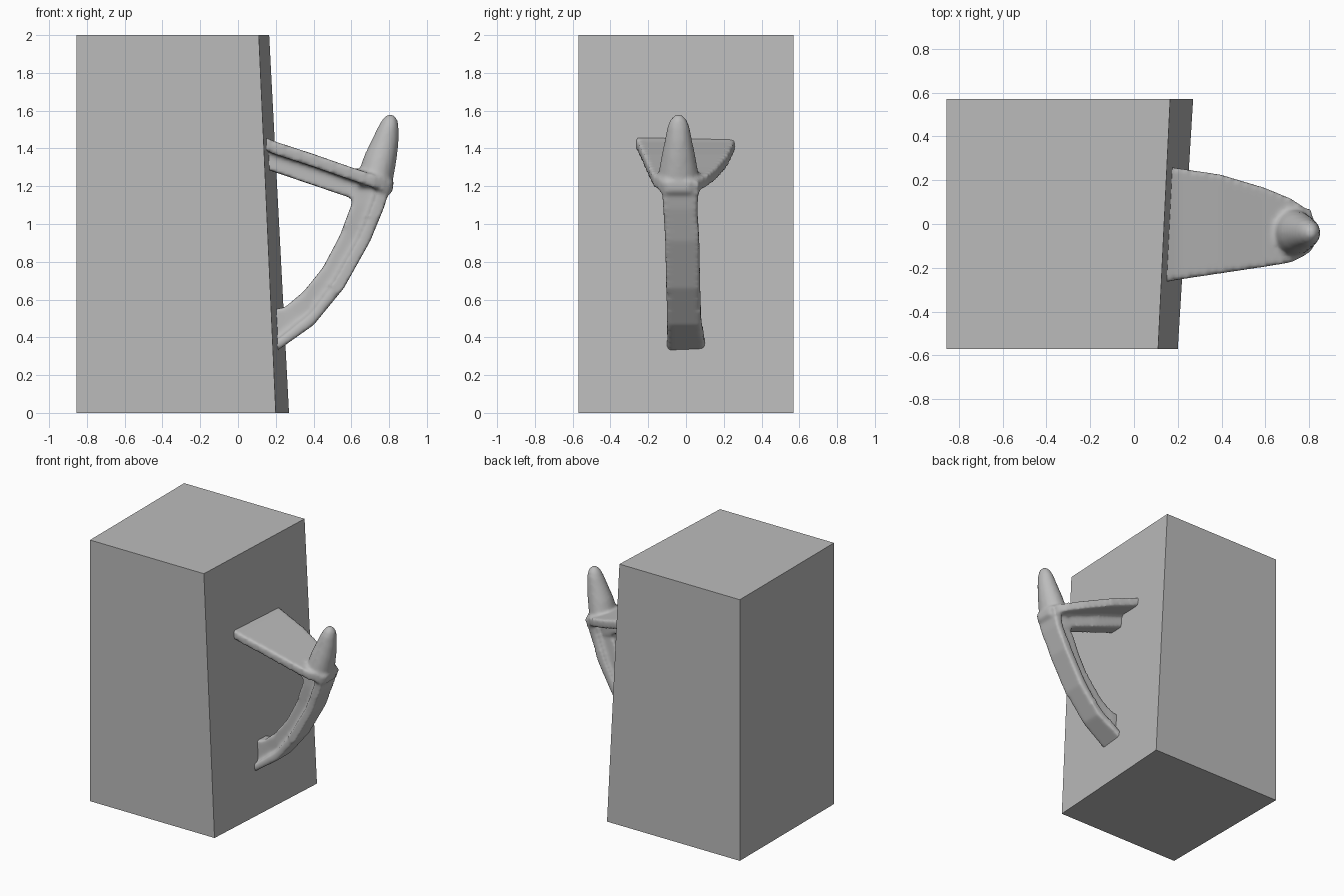
import bpy, bmesh, math
from mathutils import Vector

cube = bpy.data.objects.get("Cube")
if cube:
    bpy.data.objects.remove(cube, do_unlink=True)

grey = bpy.data.materials.new("plain grey")
grey.use_nodes = True
colour = (0.5, 0.5, 0.5, 1)
grey.diffuse_color = colour
grey.node_tree.nodes["Principled BSDF"].inputs["Base Color"].default_value = colour


def add_object(name, bm):
    bmesh.ops.recalc_face_normals(bm, faces=bm.faces)
    mesh = bpy.data.meshes.new(name)
    bm.to_mesh(mesh)
    bm.free()
    mesh.materials.append(grey)
    obj = bpy.data.objects.new(name, mesh)
    bpy.context.collection.objects.link(obj)
    return obj


def loft(bm, rings):
    """Skin a row of equal-length point rings and cap both ends."""
    loops = [[bm.verts.new(p) for p in ring] for ring in rings]
    n = len(loops[0])
    for a, b in zip(loops, loops[1:]):
        for i in range(n):
            j = (i + 1) % n
            bm.faces.new((a[i], a[j], b[j], b[i]))
    bm.faces.new(loops[0])
    bm.faces.new(loops[-1][::-1])


def strip(bm, stations):
    """Loft rectangles: outer (x, z), inner (x, z), front y, back y."""
    rings = []
    for (ox, oz), (ix, iz), y0, y1 in stations:
        rings.append([(ox, y0, oz), (ox, y1, oz), (ix, y1, iz), (ix, y0, iz)])
    loft(bm, rings)


def toward(a, b, distance):
    a, b = Vector(a), Vector(b)
    return tuple(a + (b - a).normalized() * distance)


# Block with one slanted, slightly skewed side
bm = bmesh.new()
loft(bm, [[(-0.855, -0.57, z), (front, -0.57, z), (back, 0.57, z), (-0.855, 0.57, z)]
          for z, front, back in ((0, 0.20, 0.27), (2, 0.11, 0.165))])
add_object("block", bm)

bm = bmesh.new()

# Curved brace: wide outer flange and narrow inner web
brace = [((0.15, 0.29), (0.15, 0.54), 0.00, 0.105),
         ((0.23, 0.345), (0.25, 0.56), 0.00, 0.10),
         ((0.40, 0.465), (0.35, 0.645), -0.01, 0.09),
         ((0.56, 0.66), (0.45, 0.77), -0.015, 0.09),
         ((0.70, 0.91), (0.54, 0.94), -0.02, 0.09),
         ((0.77, 1.08), (0.60, 1.10), -0.03, 0.09),
         ((0.815, 1.22), (0.62, 1.24), -0.03, 0.10)]
strip(bm, [(o, toward(o, i, 0.065), y - w, y + w) for o, i, y, w in brace])
strip(bm, [(toward(o, i, 0.03), i, y - 0.055, y + 0.055) for o, i, y, w in brace])

# Tapered shelf sloping down from the wall, rounded at its tip
shelf = [(0.12, 1.47, 0.00, 0.27), (0.20, 1.435, 0.00, 0.255),
         (0.40, 1.37, 0.00, 0.225), (0.60, 1.30, -0.015, 0.18),
         (0.72, 1.26, -0.03, 0.145), (0.78, 1.24, -0.035, 0.11),
         (0.825, 1.225, -0.04, 0.06)]
strip(bm, [((x, z), (x - 0.01, z - 0.065), y - w, y + w) for x, z, y, w in shelf])

# Rib under the shelf
strip(bm, [((0.12, 1.44), (0.12, 1.30), -0.065, 0.065),
           ((0.40, 1.34), (0.40, 1.205), -0.065, 0.055),
           ((0.72, 1.23), (0.68, 1.11), -0.075, 0.03)])

# Upright horn on the tip: z, centre x, half depth, half width
horn = [(1.20, 0.72, 0.095, 0.115), (1.28, 0.735, 0.095, 0.105),
        (1.36, 0.755, 0.088, 0.09), (1.44, 0.778, 0.073, 0.073),
        (1.51, 0.795, 0.056, 0.06), (1.55, 0.803, 0.042, 0.045),
        (1.578, 0.806, 0.02, 0.02)]
turn = [math.tau * i / 16 for i in range(16)]
loft(bm, [[(x + a * math.cos(t), -0.04 + b * math.sin(t), z) for t in turn]
          for z, x, a, b in horn])

# Fuse the pieces into one softly blended hook
hook = add_object("hook_bracket", bm)
fuse = hook.modifiers.new("fuse", "REMESH")
fuse.mode = "VOXEL"
fuse.voxel_size = 0.013
fuse.use_smooth_shade = True
soften = hook.modifiers.new("soften", "SMOOTH")
soften.factor = 0.5
soften.iterations = 5
